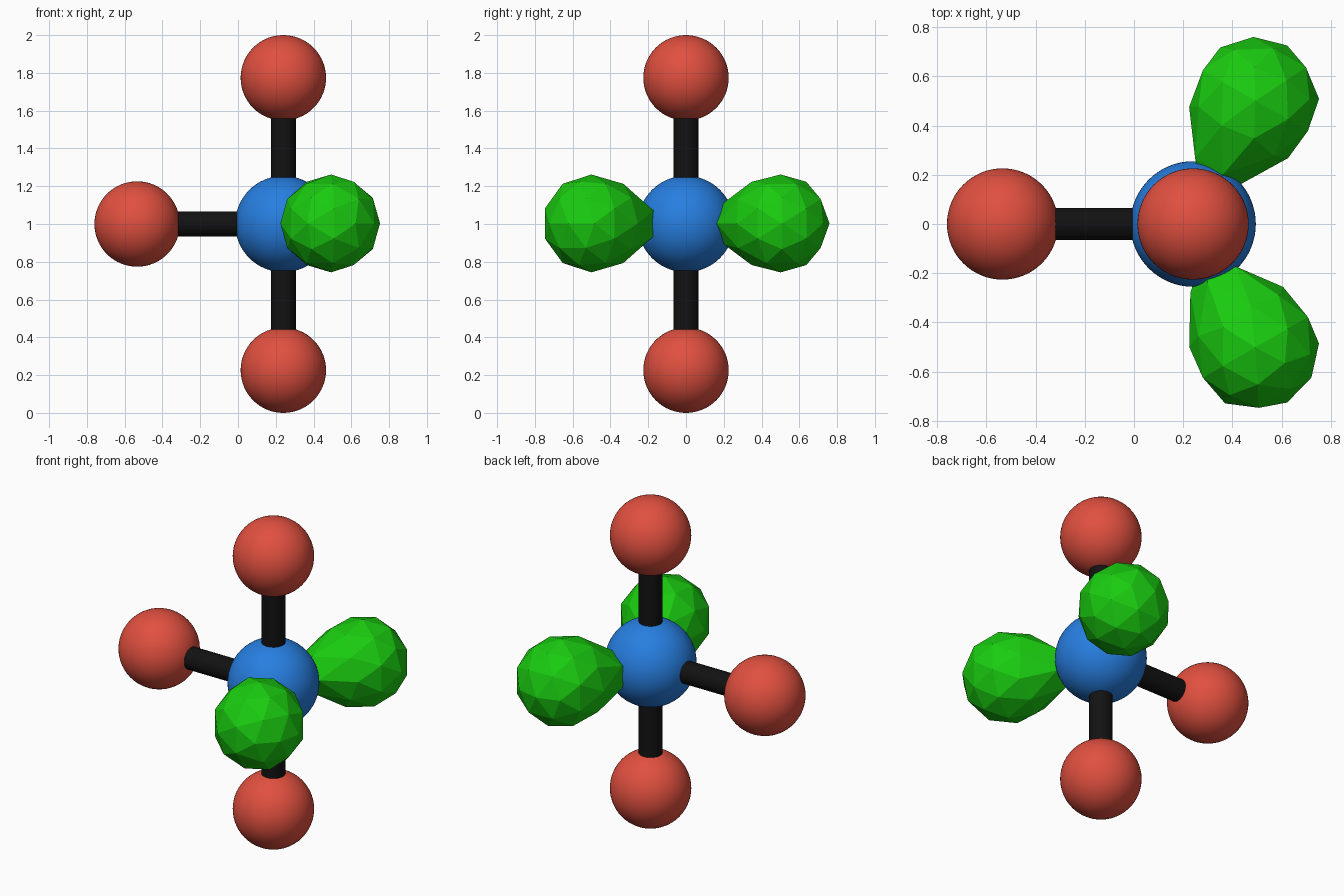
import bpy, bmesh, math
from mathutils import Vector, Matrix

if "Cube" in bpy.data.objects:
    bpy.data.objects.remove(bpy.data.objects["Cube"])

CENTRE = Vector((0.24, 0, 1.0))
BOND = 0.774          # centre to outer atom
ATOM_R, CORE_R, BOND_R = 0.226, 0.255, 0.066


def material(name, rgb):
    m = bpy.data.materials.new(name)
    m.diffuse_color = (*rgb, 1)
    m.use_nodes = True
    m.node_tree.nodes["Principled BSDF"].inputs["Base Color"].default_value = m.diffuse_color
    return m


blue = material("blue", (0.02, 0.21, 0.75))
red = material("red", (0.75, 0.08, 0.05))
black = material("black", (0.006, 0.006, 0.006))
green = material("green", (0.01, 0.6, 0.005))


def ball(name, loc, r, mat):
    bpy.ops.mesh.primitive_uv_sphere_add(segments=64, ring_count=32, radius=r, location=loc)
    o = bpy.context.object
    o.name = name
    o.data.materials.append(mat)
    bpy.ops.object.shade_smooth()


def bond(name, direction):
    # rod reaching from inside the core to inside the outer atom
    d = Vector(direction)
    start, end = 0.15, 0.65
    bpy.ops.mesh.primitive_cylinder_add(vertices=32, radius=BOND_R, depth=end - start,
                                        location=CENTRE + d * (start + end) / 2,
                                        rotation=d.to_track_quat('Z', 'Y').to_euler())
    o = bpy.context.object
    o.name = name
    o.data.materials.append(black)
    bpy.ops.object.shade_smooth_by_angle(angle=math.radians(40))


def lobe(name, side):
    # low-poly teardrop: icosphere with its inner end drawn out towards the core
    r = 0.259
    bm = bmesh.new()
    bmesh.ops.create_icosphere(bm, subdivisions=2, radius=r)
    for v in bm.verts:
        t = -v.co.z / r
        if t > 0.95:
            v.co.z = -0.43
        elif t > 0.7:
            v.co.x *= 0.86
            v.co.y *= 0.86
            v.co.z = -0.325
        elif t > 0.3:
            v.co.z -= 0.02
    me = bpy.data.meshes.new(name)
    bm.to_mesh(me)
    bm.free()
    axis = Vector((0.5, 0.866 * side, 0)).normalized()
    local_x = Vector((-axis.y, axis.x, 0))
    m = Matrix((local_x, axis.cross(local_x), axis)).transposed().to_4x4()
    m.translation = (0.493, 0.501 * side, CENTRE.z + 0.003)
    o = bpy.data.objects.new(name, me)
    o.matrix_world = m
    me.materials.append(green)
    bpy.context.collection.objects.link(o)


# central atom
ball("central_atom", CENTRE, CORE_R, blue)

# outer atoms and their bonds
for label, d in (("top", (0, 0, 1)), ("bottom", (0, 0, -1)), ("left", (-1, 0, 0))):
    ball(label + "_atom", CENTRE + Vector(d) * BOND, ATOM_R, red)
    bond(label + "_bond", d)

# lone pair lobes
lobe("back_lobe", 1)
lobe("front_lobe", -1)
